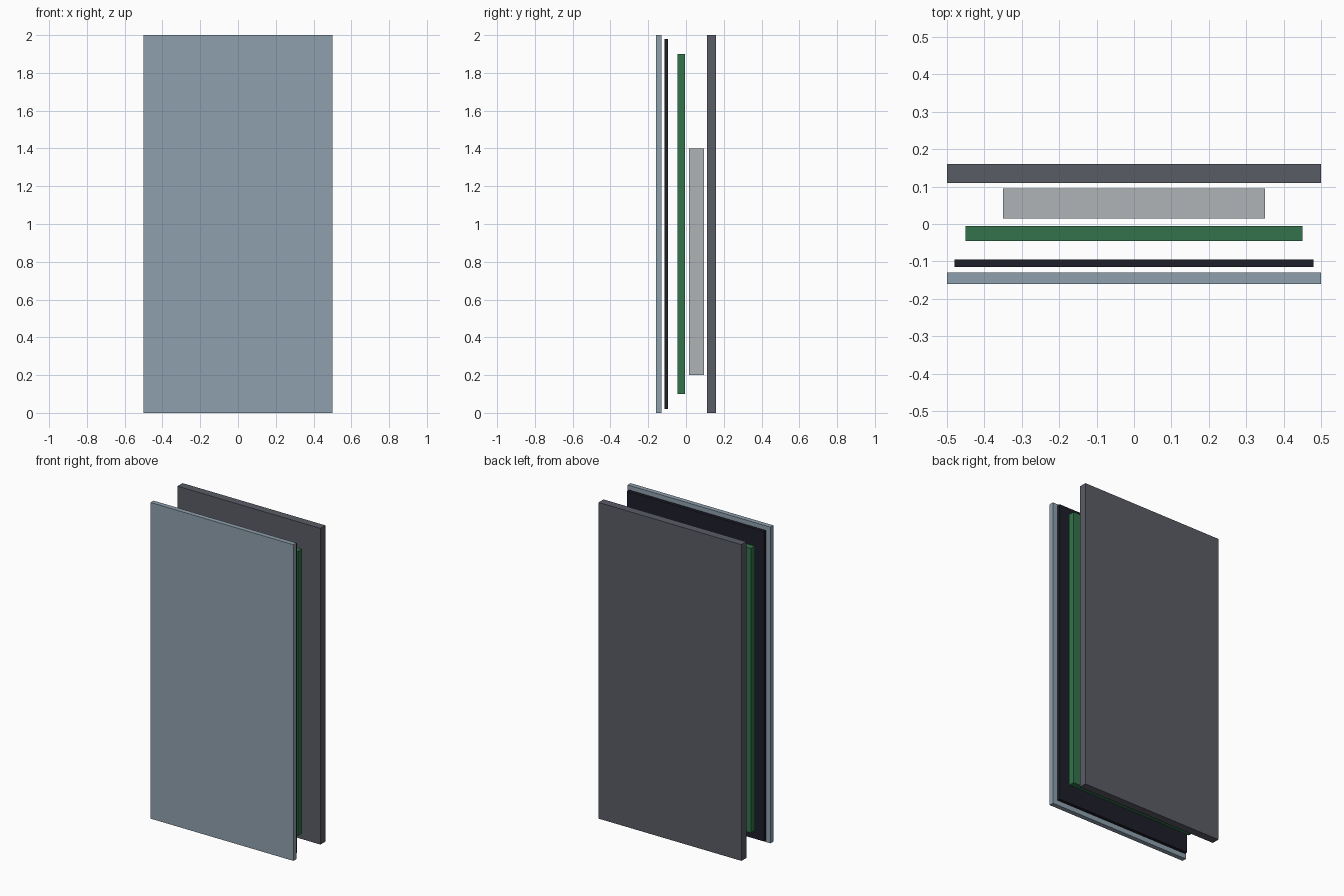
import bpy

cube = bpy.data.objects.get("Cube")
if cube:
    bpy.data.objects.remove(cube, do_unlink=True)


def make_material(name, rgb):
    mat = bpy.data.materials.new(name)
    mat.use_nodes = True
    mat.diffuse_color = (*rgb, 1)
    mat.node_tree.nodes["Principled BSDF"].inputs["Base Color"].default_value = (*rgb, 1)
    return mat


def make_slab(name, width, depth, bottom, top, y, mat):
    """Flat box centred on x, spanning bottom to top."""
    bpy.ops.mesh.primitive_cube_add(size=1, location=(0, y, (bottom + top) / 2))
    obj = bpy.context.object
    obj.name = obj.data.name = name
    obj.scale = (width, depth, top - bottom)
    bpy.ops.object.transform_apply(location=False, rotation=False, scale=True)
    obj.data.materials.append(mat)
    return obj


glass = make_material("blue grey glass", (0.275, 0.352, 0.423))
black = make_material("near black", (0.013, 0.013, 0.023))
green = make_material("board green", (0.032, 0.171, 0.072))
silver = make_material("light grey", (0.434, 0.456, 0.474))
dark = make_material("dark grey", (0.102, 0.107, 0.130))

# Exploded stack of layers, front to back
make_slab("front_glass", 1.0, 0.03, 0.0, 2.0, -0.145, glass)
make_slab("display_panel", 0.96, 0.02, 0.02, 1.98, -0.105, black)
make_slab("circuit_board", 0.9, 0.04, 0.1, 1.9, -0.025, green)
make_slab("battery", 0.7, 0.08, 0.2, 1.4, 0.055, silver)
make_slab("back_cover", 1.0, 0.05, 0.0, 2.0, 0.135, dark)
